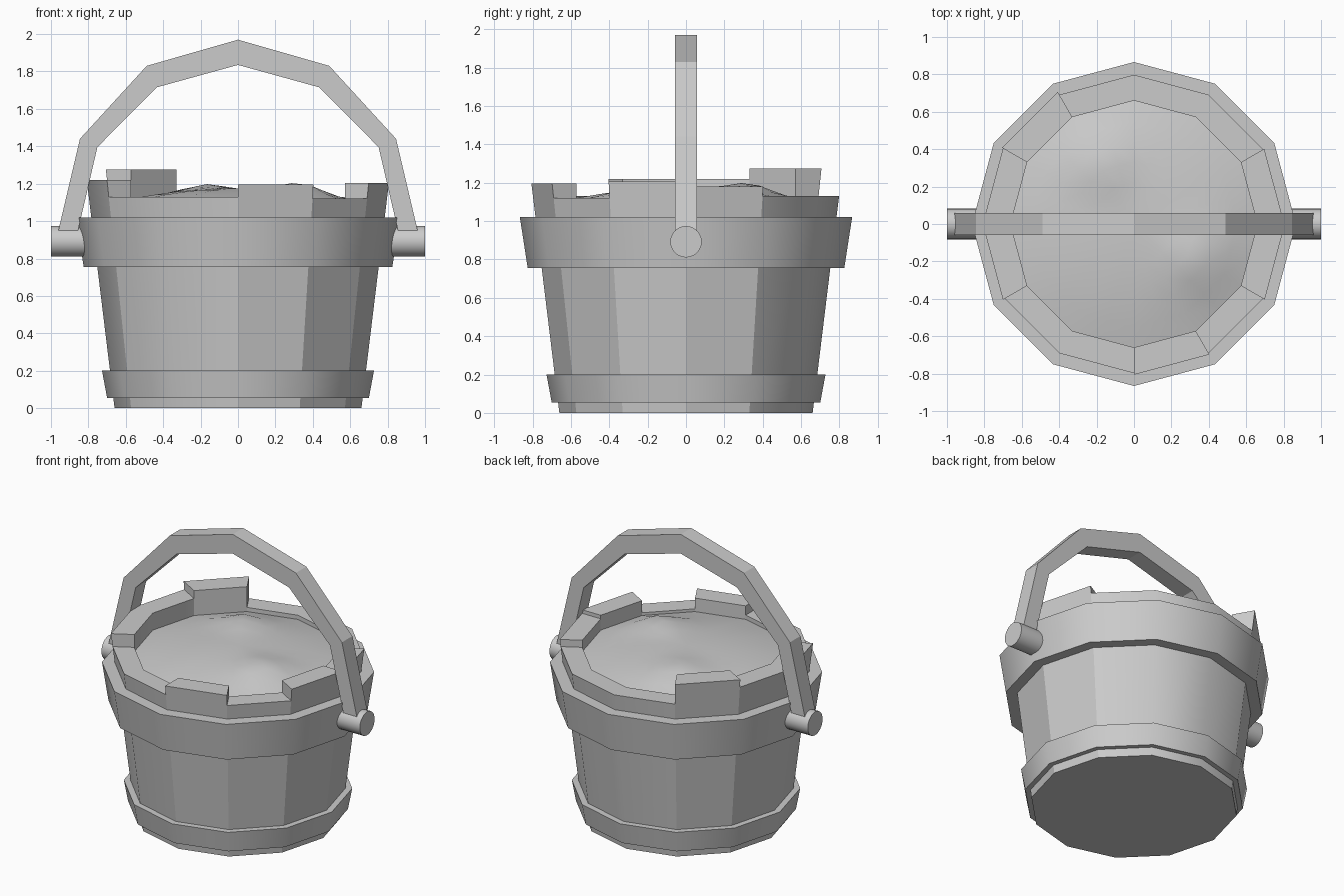
import bpy, bmesh, math
from mathutils import Vector

if "Cube" in bpy.data.objects:
    bpy.data.objects.remove(bpy.data.objects["Cube"])

N = 12


def polar(r, i, z):
    a = 2 * math.pi * i / N
    return Vector((r * math.cos(a), r * math.sin(a), z))


def finish(name, bm, smooth=True):
    bmesh.ops.remove_doubles(bm, verts=bm.verts, dist=1e-5)
    bmesh.ops.recalc_face_normals(bm, faces=bm.faces)
    me = bpy.data.meshes.new(name)
    bm.to_mesh(me)
    bm.free()
    ob = bpy.data.objects.new(name, me)
    bpy.context.collection.objects.link(ob)
    if smooth:
        bpy.ops.object.select_all(action='DESELECT')
        bpy.context.view_layer.objects.active = ob
        ob.select_set(True)
        bpy.ops.object.shade_smooth_by_angle(angle=math.radians(35))
    return ob


def face(bm, pts):
    return bm.faces.new([bm.verts.new(p) for p in pts])


def body_r(z):
    return 0.66 + 0.122 * z


# Bucket: twelve staves of uneven height, counted anticlockwise from +x
heights = [1.18, 1.13, 1.13, 1.13, 1.275, 1.22, 1.22, 1.13, 1.13, 1.195, 1.12, 1.205]
R_IN, Z_IN = 0.66, 1.05
bm = bmesh.new()
for i, h in enumerate(heights):
    j, prev = i + 1, heights[i - 1]
    ro = body_r(h)
    face(bm, [polar(0.66, i, 0), polar(0.66, j, 0), polar(ro, j, h), polar(ro, i, h)])
    face(bm, [polar(ro, i, h), polar(ro, j, h), polar(R_IN, j, h), polar(R_IN, i, h)])
    face(bm, [polar(R_IN, i, h), polar(R_IN, j, h), polar(R_IN, j, Z_IN), polar(R_IN, i, Z_IN)])
    if abs(h - prev) > 0.001:
        face(bm, [polar(body_r(prev), i, prev), polar(ro, i, h),
                  polar(R_IN, i, h), polar(R_IN, i, prev)])
face(bm, [polar(0.66, i, 0) for i in range(N)])
finish("bucket_staves", bm)


# Hoops: closed rings around the staves
def hoop(name, z0, r0, z1, r1):
    bm = bmesh.new()
    sec = [(r0, z0), (r1, z1), (body_r(z1) - 0.01, z1), (body_r(z0) - 0.01, z0)]
    for i in range(N):
        for k in range(4):
            (ra, za), (rb, zb) = sec[k], sec[(k + 1) % 4]
            face(bm, [polar(ra, i, za), polar(ra, i + 1, za),
                      polar(rb, i + 1, zb), polar(rb, i, zb)])
    finish(name, bm)


hoop("lower_hoop", 0.055, 0.70, 0.20, 0.727)
hoop("upper_hoop", 0.755, 0.825, 1.02, 0.866)


# Contents: gently lumpy heap filling the bucket
def heap_z(p, t):
    z = 1.10 + 0.075 * (1 - t * t)
    for cx, cy, a in ((-0.2, 0.36, 0.055), (0.37, -0.2, 0.065)):
        d2 = (p.x - cx) ** 2 + (p.y - cy) ** 2
        z += a * math.exp(-d2 / 0.03) * (1 - t ** 4)
    return z


bm = bmesh.new()
RINGS = 6
rings = []
for k in range(1, RINGS + 1):
    t = k / RINGS
    ring = []
    for i in range(N * 2):
        # alternate points lie on the middle of each flat side
        r = 0.663 * t * (1 if i % 2 == 0 else math.cos(math.pi / N))
        p = polar(r, i / 2, 0)
        p.z = heap_z(p, t)
        ring.append(bm.verts.new(p))
    rings.append(ring)
mid = bm.verts.new((0, 0, heap_z(Vector((0, 0, 0)), 0)))
for i in range(N * 2):
    j = (i + 1) % (N * 2)
    bm.faces.new([mid, rings[0][i], rings[0][j]])
    for a, b in zip(rings, rings[1:]):
        bm.faces.new([a[i], b[i], b[j], a[j]])
finish("contents", bm)

# Handle: angular arch extruded along y
outer = [(-0.972, 0.90), (-0.845, 1.44), (-0.488, 1.83), (0, 1.97)]
inner = [(-0.867, 0.90), (-0.752, 1.395), (-0.435, 1.715), (0, 1.835)]
outer += [(-x, z) for x, z in reversed(outer[:-1])]
inner += [(-x, z) for x, z in reversed(inner[:-1])]
bm = bmesh.new()
Y = 0.058
for k in range(len(outer) - 1):
    quad = [outer[k], outer[k + 1], inner[k + 1], inner[k]]
    for y in (-Y, Y):
        face(bm, [(x, y, z) for x, z in quad])
    for (xa, za), (xb, zb) in ((quad[0], quad[1]), (quad[2], quad[3])):
        face(bm, [(xa, -Y, za), (xb, -Y, zb), (xb, Y, zb), (xa, Y, za)])
for k in (0, -1):
    (xa, za), (xb, zb) = outer[k], inner[k]
    face(bm, [(xa, -Y, za), (xb, -Y, zb), (xb, Y, zb), (xa, Y, za)])
finish("handle", bm, smooth=False)

# Pegs holding the handle
for side, name in ((-1, "left_peg"), (1, "right_peg")):
    bpy.ops.mesh.primitive_cylinder_add(vertices=24, radius=0.082, depth=0.22,
                                        location=(side * 0.89, 0, 0.892),
                                        rotation=(0, math.pi / 2, 0))
    bpy.context.object.name = name
    bpy.ops.object.shade_smooth_by_angle(angle=math.radians(35))
